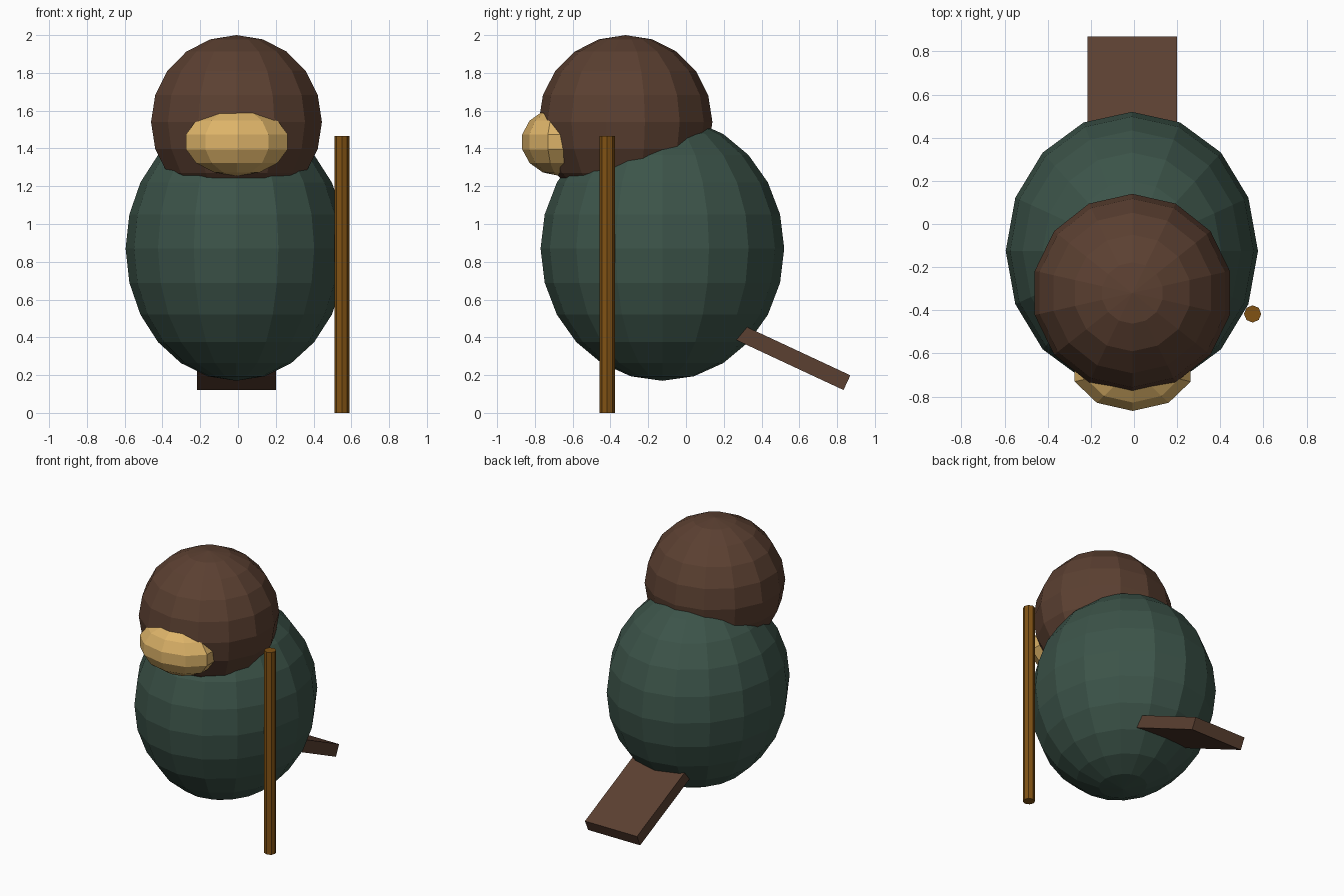
import bpy
import math

if "Cube" in bpy.data.objects:
    bpy.data.objects.remove(bpy.data.objects["Cube"])


def material(name, color):
    m = bpy.data.materials.new(name)
    m.diffuse_color = (*color, 1.0)
    m.use_nodes = True
    m.node_tree.nodes["Principled BSDF"].inputs["Base Color"].default_value = m.diffuse_color
    return m


green = material("dark green", (0.045, 0.088, 0.067))
brown = material("dark brown", (0.105, 0.051, 0.031))
tan = material("tan", (0.72, 0.45, 0.14))
wood = material("wood", (0.22, 0.085, 0.007))


def finish(name, mat):
    ob = bpy.context.object
    ob.name = name
    ob.data.materials.append(mat)
    return ob


def ellipsoid(name, mat, center, radii, segments, rings):
    bpy.ops.mesh.primitive_uv_sphere_add(segments=segments, ring_count=rings,
                                         radius=1, location=center)
    ob = finish(name, mat)
    ob.scale = radii
    return ob


# Rounded body, head and wide beak, all faceted
ellipsoid("body", green, (-0.01, -0.125, 0.87), (0.585, 0.645, 0.70), 16, 12)
ellipsoid("head", brown, (-0.008, -0.32, 1.54), (0.464, 0.46, 0.46), 14, 10)
ellipsoid("beak", tan, (-0.006, -0.67, 1.435), (0.29, 0.202, 0.18), 10, 7)

# Flat tail sloping down to the back, its front end buried in the body
slope = math.radians(-25)
length = 0.7
bpy.ops.mesh.primitive_cube_add(
    size=1, rotation=(slope, 0, 0),
    location=(-0.008, 0.852 - math.cos(slope) * length / 2,
              0.16 - math.sin(slope) * length / 2))
finish("tail", brown).scale = (0.417, length, 0.086)

# Upright staff beside the body
bpy.ops.mesh.primitive_cylinder_add(vertices=8, radius=0.04, depth=1.465,
                                    location=(0.55, -0.417, 0.7325))
finish("staff", wood)
